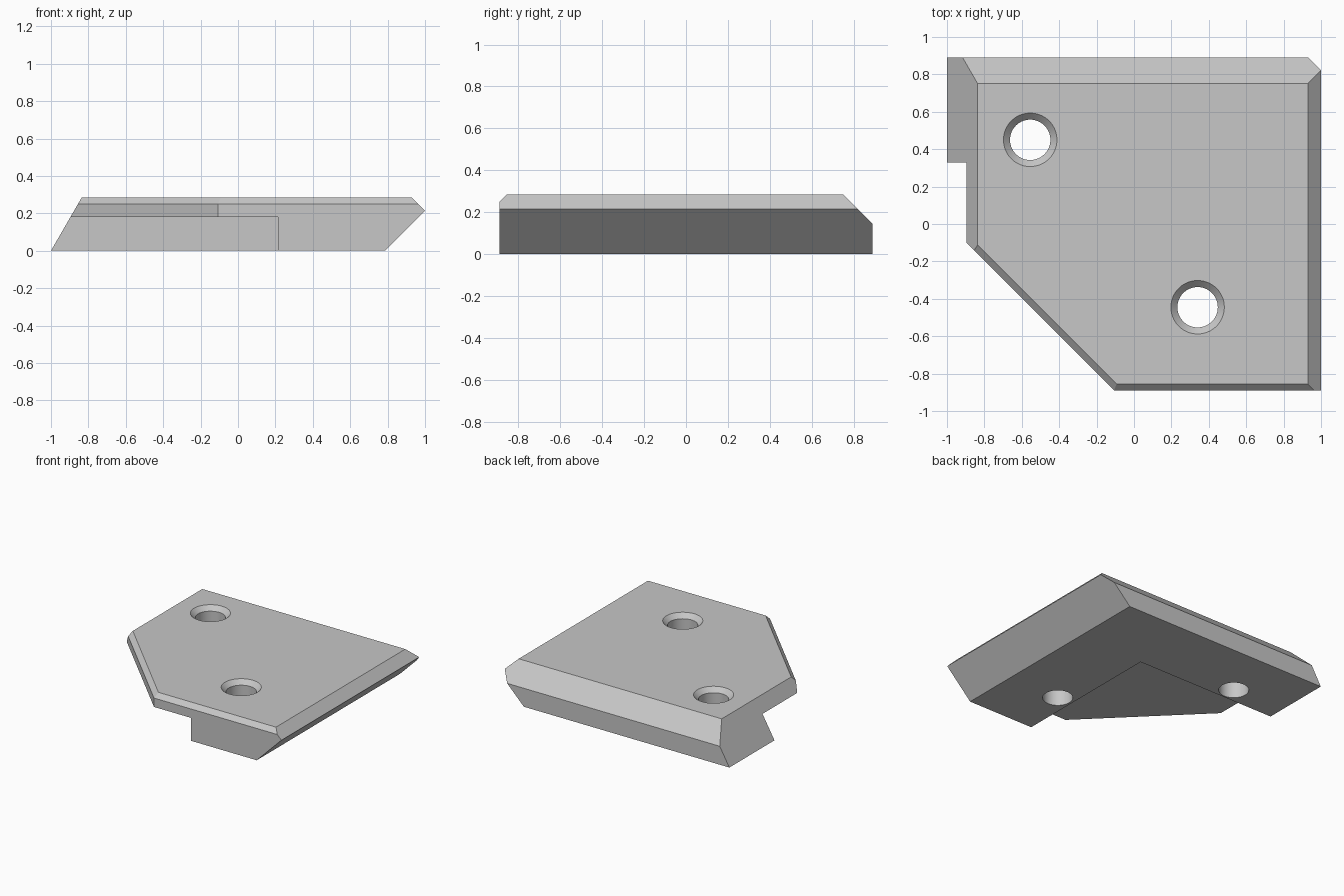
import bpy, bmesh, math
from mathutils import Vector, Matrix

cube = bpy.data.objects.get("Cube")
if cube:
    bpy.data.objects.remove(cube, do_unlink=True)

TOP = 0.285
HALF_Y = 0.89
STEP_Z = 0.18
HOLES = [(-0.555, 0.45), (0.34, -0.445)]
HOLE_R = 0.108
SINK = 0.035


def new_object(name, bm):
    bmesh.ops.recalc_face_normals(bm, faces=bm.faces)
    mesh = bpy.data.meshes.new(name)
    bm.to_mesh(mesh)
    bm.free()
    obj = bpy.data.objects.new(name, mesh)
    bpy.context.collection.objects.link(obj)
    return obj


def box(lo, hi):
    bm = bmesh.new()
    bmesh.ops.create_cube(bm, size=1)
    lo, hi = Vector(lo), Vector(hi)
    bmesh.ops.scale(bm, vec=hi - lo, verts=bm.verts)
    bmesh.ops.translate(bm, vec=(lo + hi) / 2, verts=bm.verts)
    return bm


def cone(name, x, y, z0, z1, r0, r1):
    bm = bmesh.new()
    bmesh.ops.create_cone(bm, cap_ends=True, segments=64, radius1=r0, radius2=r1,
                          depth=z1 - z0,
                          matrix=Matrix.Translation((x, y, (z0 + z1) / 2)))
    return new_object(name, bm)


def trim(bm, point, normal):
    """Slice off everything beyond a plane and cap the cut."""
    cut = bmesh.ops.bisect_plane(bm, geom=bm.verts[:] + bm.edges[:] + bm.faces[:],
                                 plane_co=point, plane_no=Vector(normal).normalized(),
                                 clear_outer=True)
    edges = [e for e in cut["geom_cut"] if isinstance(e, bmesh.types.BMEdge)]
    bmesh.ops.edgeloop_fill(bm, edges=edges)


# Plate with sloped and chamfered sides
bm = box((-1, -HALF_Y, 0), (1, HALF_Y, TOP))
slope = math.tan(math.radians(30))
trim(bm, (-1, 0, 0), (-1, 0, slope))                    # sloped left-hand side
trim(bm, (1, 0, 0.214), (1, 0, -1))                     # undercut side
trim(bm, (1, 0, 0.214), (1, 0, 1))                      # side chamfer
trim(bm, (0, HALF_Y, 0.145), (0, 1, 1))                 # back chamfer
trim(bm, (-0.5, -0.497, 0), (-1, -1, 0))                # diagonal corner
trim(bm, (0, -HALF_Y, 0.25), (0, -1, 1))                # front chamfer
trim(bm, (-0.5, -0.497, 0.25), (-1, -1, math.sqrt(2)))  # diagonal chamfer
plate = new_object("corner_plate", bm)

# Underside step and countersunk screw holes
cutters = [new_object("step_cutter", box((-2, -2, -1), (0.215, 0.33, STEP_Z)))]
for x, y in HOLES:
    cutters.append(cone("hole_cutter", x, y, -0.5, 0.5, HOLE_R, HOLE_R))
    cutters.append(cone("sink_cutter", x, y, TOP - SINK, TOP + SINK,
                        HOLE_R, HOLE_R + 2 * SINK))

bpy.ops.object.select_all(action="DESELECT")
plate.select_set(True)
bpy.context.view_layer.objects.active = plate
for cutter in cutters:
    cutter.hide_render = True
    mod = plate.modifiers.new("cut", "BOOLEAN")
    mod.operation = "DIFFERENCE"
    mod.solver = "EXACT"
    mod.object = cutter
    bpy.ops.object.modifier_apply(modifier=mod.name)
    bpy.data.objects.remove(cutter, do_unlink=True)

# Single grey material
grey = bpy.data.materials.new("grey")
grey.use_nodes = True
color = (0.57, 0.57, 0.57, 1)
grey.diffuse_color = color
grey.node_tree.nodes["Principled BSDF"].inputs["Base Color"].default_value = color
plate.data.materials.clear()
plate.data.materials.append(grey)
bpy.ops.object.shade_smooth_by_angle(angle=math.radians(20))
